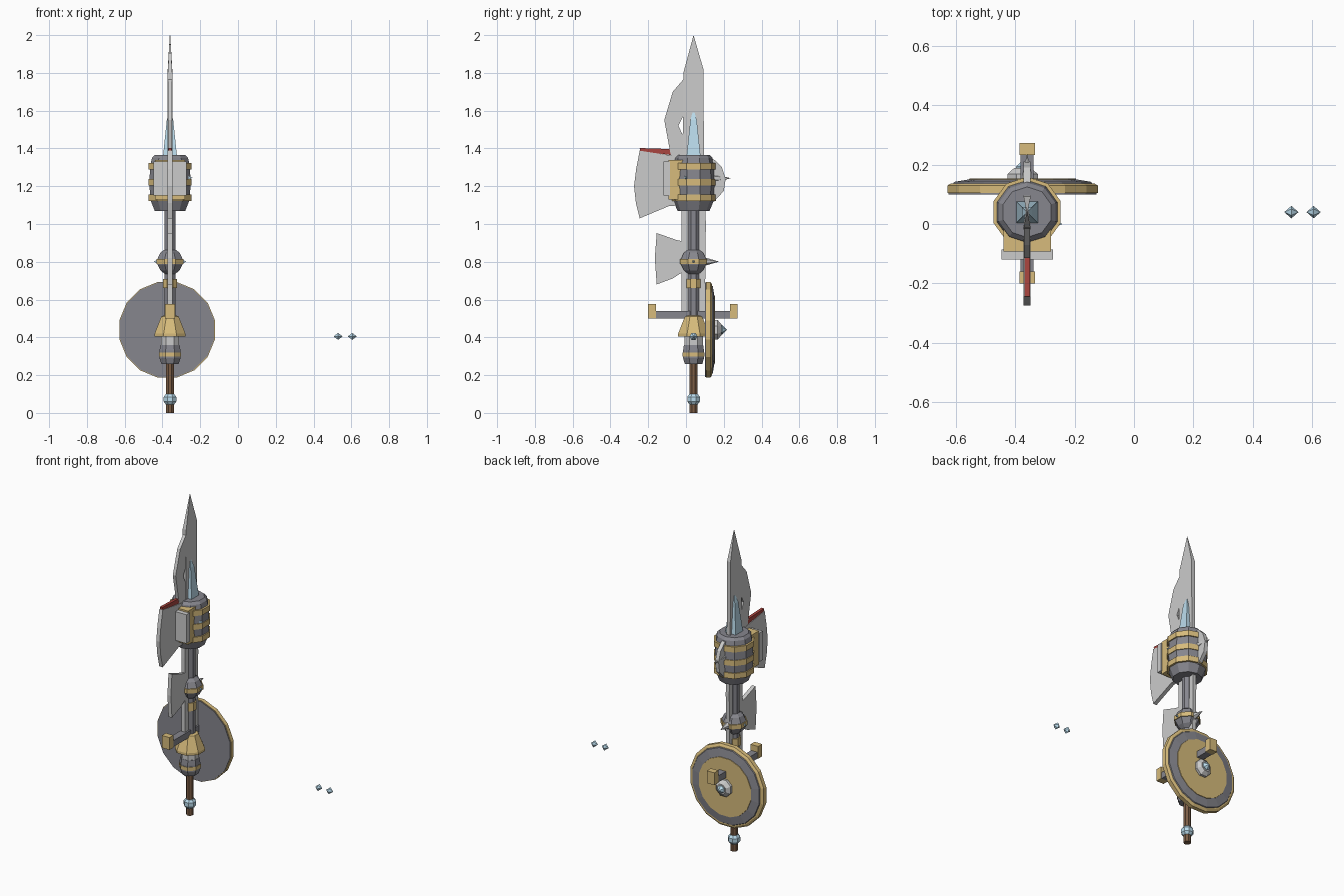
import bpy, bmesh, math
from mathutils import Matrix, Vector

if "Cube" in bpy.data.objects:
    bpy.data.objects.remove(bpy.data.objects["Cube"])

CX, CY = -0.36, 0.04          # weapon axis


def material(name, rgb):
    m = bpy.data.materials.new(name)
    m.diffuse_color = (*rgb, 1)
    m.use_nodes = True
    m.node_tree.nodes["Principled BSDF"].inputs["Base Color"].default_value = m.diffuse_color
    return m


STEEL = material("steel", (0.24, 0.24, 0.27))
LIGHT = material("light_steel", (0.62, 0.62, 0.65))
GOLD = material("gold", (0.68, 0.5, 0.2))
WOOD = material("wood", (0.2, 0.11, 0.06))
GEM = material("gem", (0.5, 0.72, 0.85))
RED = material("red", (0.4, 0.06, 0.05))


def finish(name, bm, mat):
    bmesh.ops.recalc_face_normals(bm, faces=bm.faces)
    me = bpy.data.meshes.new(name)
    bm.to_mesh(me)
    bm.free()
    me.materials.append(mat)
    ob = bpy.data.objects.new(name, me)
    bpy.context.collection.objects.link(ob)
    return ob


def lathe(name, profile, n, mat, loc=(CX, CY, 0), axis=(0, 0, 1), phase=0.5):
    """Closed faceted solid from (radius, height) pairs along an axis."""
    bm = bmesh.new()
    rings = []
    for r, h in profile:
        if r == 0:
            rings.append([bm.verts.new((0, 0, h))])
        else:
            rings.append([bm.verts.new((r * math.cos(math.tau * (i + phase) / n),
                                        r * math.sin(math.tau * (i + phase) / n), h))
                          for i in range(n)])
    for a, b in zip(rings, rings[1:]):
        for i in range(n):
            j = (i + 1) % n
            quad = [a[i % len(a)], a[j % len(a)], b[j % len(b)], b[i % len(b)]]
            bm.faces.new(list(dict.fromkeys(quad)))
    for ring in (rings[0], rings[-1]):
        if len(ring) > 1:
            bm.faces.new(ring)
    rot = Vector((0, 0, 1)).rotation_difference(Vector(axis)).to_matrix().to_4x4()
    bm.transform(Matrix.Translation(loc) @ rot)
    return finish(name, bm, mat)


def box(name, x, y, z, mat):
    bm = bmesh.new()
    bmesh.ops.create_cube(bm, size=1)
    for v in bm.verts:
        v.co = [r[0] + (c + 0.5) * (r[1] - r[0]) for c, r in zip(v.co, (x, y, z))]
    return finish(name, bm, mat)


def plate(name, outline, t, mat, tip_z=None):
    """Flat plate in the yz plane, half thickness t, thinned at tip_z."""
    bm = bmesh.new()
    sides = []
    for s in (-1, 1):
        sides.append([bm.verts.new((CX + s * t * (0.1 if z == tip_z else 1), y, z))
                      for y, z in outline])
        bm.faces.new(sides[-1])
    n = len(outline)
    for i in range(n):
        j = (i + 1) % n
        bm.faces.new((sides[0][i], sides[0][j], sides[1][j], sides[1][i]))
    return finish(name, bm, mat)


# Handle and pommel
lathe("handle", [(0.022, 0), (0.022, 0.27)], 8, WOOD)
lathe("pommel_gem", [(0.024, 0.045), (0.036, 0.06), (0.036, 0.085), (0.024, 0.1)], 8, GEM)
lathe("grip_collar", [(0.05, 0.26), (0.06, 0.29), (0.06, 0.33), (0.055, 0.36)], 8, STEEL)
lathe("grip_band", [(0.063, 0.298), (0.063, 0.32)], 8, GOLD)
lathe("grip_neck", [(0.053, 0.36), (0.053, 0.42)], 8, LIGHT)
lathe("guard_cone", [(0.088, 0.405), (0.088, 0.42), (0.05, 0.51), (0.04, 0.515)], 8, GOLD)

# Crossguard with gold ends
box("guard_bar", (CX - 0.022, CX + 0.022), (-0.17, 0.24), (0.5, 0.54), STEEL)
for tag, y0 in (("front", -0.2), ("back", 0.232)):
    box("guard_end_" + tag, (CX - 0.026, CX + 0.026), (y0, y0 + 0.04), (0.5, 0.577), GOLD)

# Round shield facing backwards
S, Y = (-0.375, 0, 0.44), (0, 1, 0)
lathe("shield_rim", [(0.258, 0.105), (0.258, 0.13), (0.245, 0.137)], 16, GOLD, S, Y)
lathe("shield_front", [(0.254, 0.1), (0.254, 0.106)], 16, STEEL, S, Y)
lathe("shield_ring", [(0.243, 0.13), (0.235, 0.142), (0.185, 0.15)], 16, STEEL, S, Y)
lathe("shield_face", [(0.185, 0.145), (0.183, 0.153)], 16, GOLD, S, Y)
lathe("shield_boss", [(0.055, 0.15), (0.055, 0.168), (0.032, 0.188)], 8, LIGHT, S, Y)
lathe("shield_gem", [(0.025, 0.185), (0.025, 0.193), (0, 0.217)], 6, GEM, S, Y)

# Shaft
lathe("shaft", [(0.032, 0.5), (0.032, 1.09)], 8, STEEL)
lathe("shaft_band", [(0.039, 0.66), (0.039, 0.71)], 8, GOLD)

# Ball with band, spikes and small axe blade
lathe("ball", [(0.03, 0.735), (0.055, 0.755), (0.072, 0.785), (0.072, 0.815),
               (0.055, 0.848), (0.03, 0.865)], 8, STEEL)
lathe("ball_band", [(0.078, 0.788), (0.078, 0.815)], 8, GOLD)
lathe("ball_spike_back", [(0.022, 0.06), (0, 0.135)], 6, LIGHT, (CX, CY, 0.801), (0, 1, 0))
for s in (-1, 1):
    lathe("ball_stud", [(0.012, 0.065), (0, 0.088)], 4, GEM, (CX, CY, 0.801), (s, 0, 0))
plate("small_axe_blade", [(0.02, 0.9), (-0.05, 0.915), (-0.155, 0.952), (-0.165, 0.82),
                          (-0.155, 0.68), (-0.07, 0.712), (0.02, 0.77)], 0.012, LIGHT)

# Barrel head with three bands
lathe("barrel_head", [(0.085, 1.07), (0.11, 1.13), (0.115, 1.22), (0.11, 1.31),
                      (0.1, 1.35), (0.085, 1.365)], 10, STEEL)
for z in (1.14, 1.22, 1.305):
    lathe("barrel_band", [(0.119, z - 0.017), (0.119, z + 0.017)], 10, GOLD)
box("face_mount", (CX - 0.08, CX + 0.08), (-0.092, 0), (1.13, 1.34), GOLD)
box("face_plate", (CX - 0.087, CX + 0.087), (-0.12, -0.086), (1.15, 1.33), LIGHT)
lathe("side_gem", [(0.012, 0), (0, 0.022)], 4, GEM, (CX + 0.098, 0, 1.245), (1, 0, 0))

# Back fin and spike
plate("back_fin", [(0.1, 1.35), (0.15, 1.34), (0.19, 1.3), (0.21, 1.24), (0.2, 1.175),
                   (0.15, 1.12), (0.1, 1.11)], 0.012, LIGHT)
lathe("back_spike", [(0.022, 0.1), (0.018, 0.13), (0, 0.197)], 6, LIGHT, (CX, CY, 1.242), (0, 1, 0))

# Large axe blade with red top edge
plate("large_axe_blade", [(0, 1.36), (-0.06, 1.36), (-0.245, 1.388), (-0.264, 1.29),
                          (-0.275, 1.2), (-0.265, 1.11), (-0.245, 1.03), (-0.09, 1.095), (0, 1.1)],
      0.012, LIGHT)
plate("red_edge", [(-0.035, 1.36), (-0.09, 1.397), (-0.245, 1.402), (-0.243, 1.385)], 0.009, RED)

# Long blade, hooked side blade and crystal spike
plate("long_blade", [(-0.025, 0.53), (0.1, 0.53), (0.105, 1.0), (0.095, 1.4), (0.092, 1.82),
                     (0.04, 2.0), (-0.014, 1.8), (-0.018, 1.4), (-0.025, 1.0)],
      0.012, LIGHT, tip_z=2.0)
plate("hook_blade", [(-0.01, 1.77), (-0.07, 1.7), (-0.115, 1.55), (-0.08, 1.36), (-0.01, 1.36),
                     (-0.01, 1.455), (-0.04, 1.52), (-0.01, 1.58)], 0.01, LIGHT)
lathe("crystal_spike", [(0.052, 1.36), (0.024, 1.55), (0, 1.61)], 4, GEM)

# Two loose gems beside the weapon
for x in (0.53, 0.605):
    for s in (-1, 1):
        lathe("loose_gem", [(0.021, 0), (0, 0.024)], 6, GEM, (x, CY, 0.405), (s, 0, 0))
